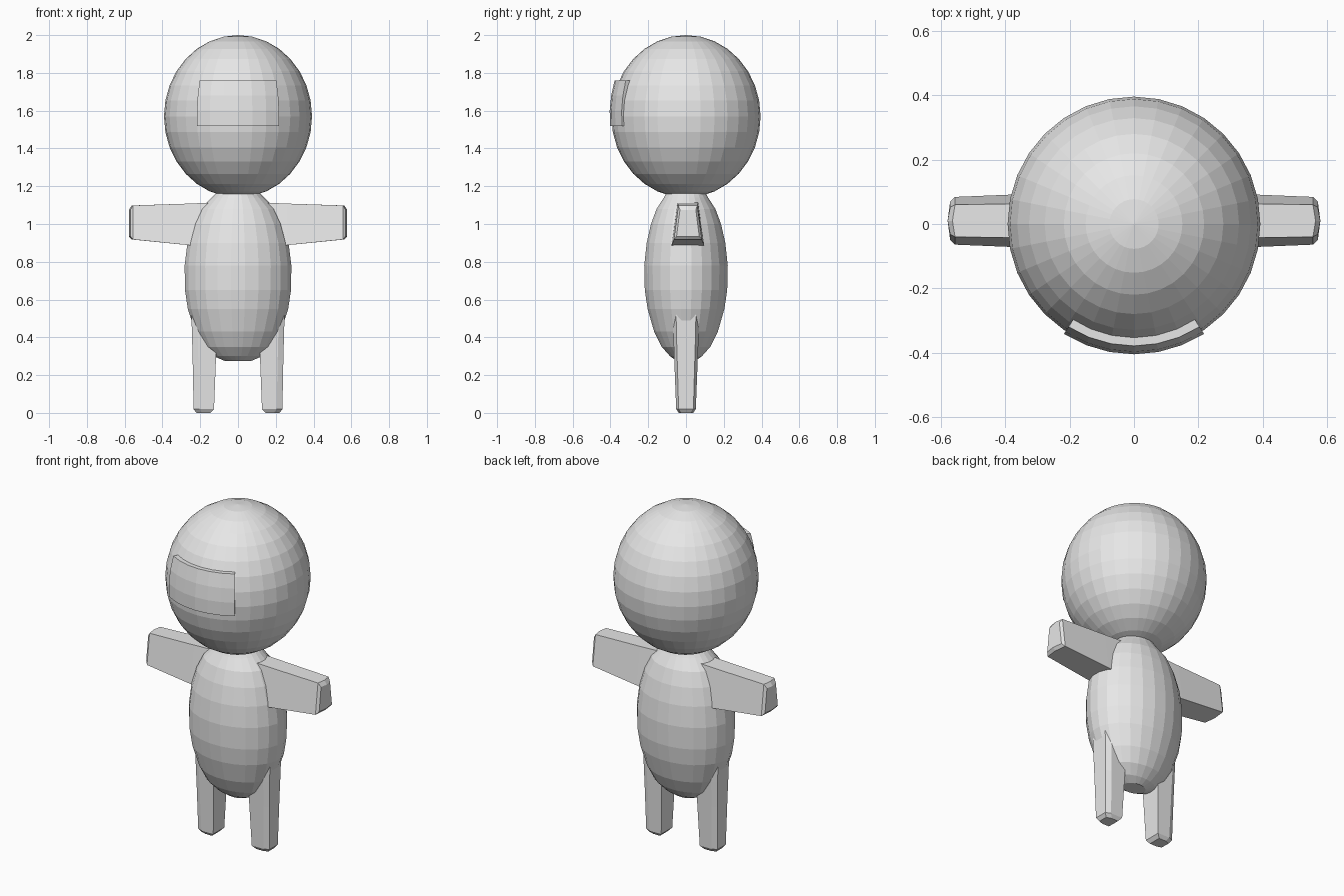
import bpy
import bmesh
from math import sin, cos, tau, radians

cube = bpy.data.objects.get("Cube")
if cube:
    bpy.data.objects.remove(cube)

grey = bpy.data.materials.new("light grey")
grey.use_nodes = True
grey.diffuse_color = (0.8, 0.8, 0.8, 1)
grey.node_tree.nodes["Principled BSDF"].inputs["Base Color"].default_value = (0.8, 0.8, 0.8, 1)


def finish(name, bm):
    """Turn a bmesh into a flat-shaded grey object."""
    bmesh.ops.recalc_face_normals(bm, faces=bm.faces)
    mesh = bpy.data.meshes.new(name)
    bm.to_mesh(mesh)
    bm.free()
    mesh.materials.append(grey)
    obj = bpy.data.objects.new(name, mesh)
    bpy.context.collection.objects.link(obj)
    return obj


def loft(name, sections):
    """Skin a closed solid through rings of equal point count."""
    bm = bmesh.new()
    rings = [[bm.verts.new(p) for p in ring] for ring in sections]
    n = len(rings[0])
    for a, b in zip(rings, rings[1:]):
        for i in range(n):
            j = (i + 1) % n
            bm.faces.new((a[i], a[j], b[j], b[i]))
    bm.faces.new(rings[0])
    bm.faces.new(rings[-1])
    return finish(name, bm)


# Head: slightly tall sphere
bm = bmesh.new()
bmesh.ops.create_uvsphere(bm, u_segments=32, v_segments=16, radius=1)
for v in bm.verts:
    v.co = (v.co.x * 0.392, v.co.y * 0.395, 1.57 + v.co.z * 0.43)
finish("head", bm)

# Visor: curved plate standing just proud of the face
visor_profile = [(1.52, 0.402), (1.60, 0.404), (1.68, 0.396), (1.76, 0.378)]
steps = 6
sections = []
for i in range(steps + 1):
    a = radians(-32.5 + 65 * i / steps)
    outer = [(r * sin(a), -r * cos(a), z) for z, r in visor_profile]
    inner = [((r - 0.04) * sin(a), -(r - 0.04) * cos(a), z) for z, r in visor_profile]
    sections.append(outer + inner[::-1])
loft("visor", sections)

# Body: egg with oval cross-sections (height, half width, half depth)
body_profile = [
    (0.275, 0.07, 0.05), (0.30, 0.13, 0.085), (0.35, 0.185, 0.13),
    (0.43, 0.228, 0.17), (0.55, 0.268, 0.205), (0.65, 0.283, 0.22),
    (0.78, 0.285, 0.223), (0.90, 0.27, 0.21), (1.0, 0.24, 0.187),
    (1.08, 0.20, 0.157), (1.14, 0.14, 0.118), (1.19, 0.09, 0.09)]
segments = 24
loft("body", [[(w * cos(tau * (i + 0.5) / segments), d * sin(tau * (i + 0.5) / segments), z)
               for i in range(segments)] for z, w, d in body_profile])


def arm_section(x, bottom, top, low, high, bow=0.0):
    """Trapezoid across the arm, wider below; bow pushes the middle outwards."""
    y = 0.01
    return [(x, y - low, bottom), (x + bow, y, bottom), (x, y + low, bottom),
            (x, y + high, top), (x + bow, y, top), (x, y - high, top)]


def leg_section(z, inner, outer, depth):
    """Box across the leg with chamfered outer corners."""
    c = outer - 0.03
    return [(inner, -depth, z), (c, -depth, z), (outer, -depth * 0.75, z),
            (outer, depth * 0.75, z), (c, depth, z), (inner, depth, z)]


arm = [arm_section(0.10, 0.87, 1.115, 0.09, 0.055),
       arm_section(0.26, 0.888, 1.108, 0.086, 0.054),
       arm_section(0.555, 0.918, 1.098, 0.074, 0.05, 0.008),
       arm_section(0.57, 0.935, 1.075, 0.06, 0.042, 0.008)]
leg = [leg_section(0.0, 0.145, 0.22, 0.038),
       leg_section(0.02, 0.127, 0.235, 0.052),
       leg_section(0.28, 0.117, 0.24, 0.062),
       leg_section(0.43, 0.12, 0.244, 0.068),
       leg_section(0.56, 0.13, 0.248, 0.07)]

# Arms and legs, mirrored across the body
for side, s in (("left", 1), ("right", -1)):
    for part, rings in (("arm", arm), ("leg", leg)):
        loft(f"{side}_{part}", [[(s * x, y, z) for x, y, z in ring] for ring in rings])
